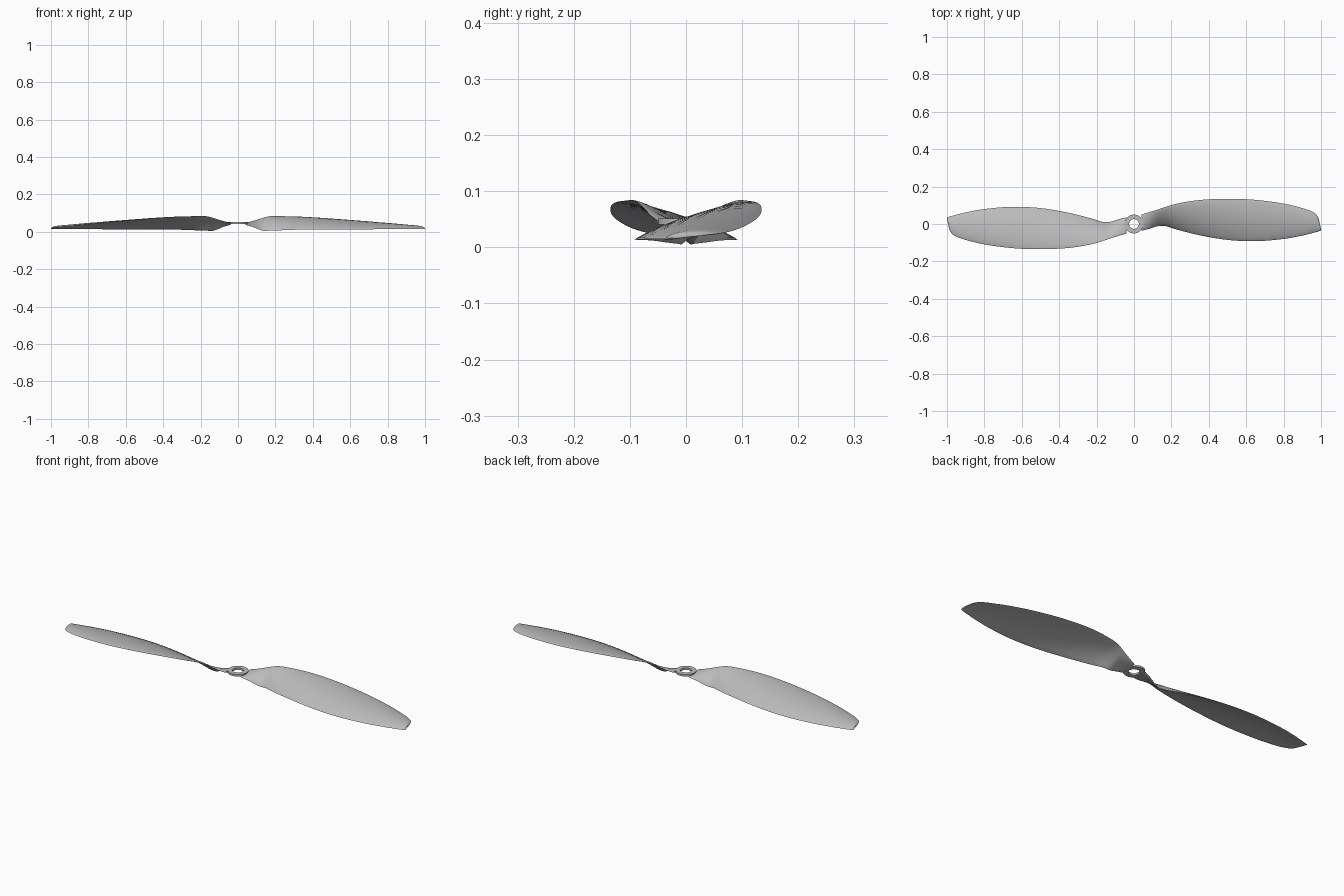
import bpy
import bmesh
from math import pi, cos, sin

cube = bpy.data.objects.get("Cube")
if cube:
    bpy.data.objects.remove(cube)

grey = bpy.data.materials.new("plain grey")
grey.use_nodes = True
colour = (0.5, 0.5, 0.5, 1)
grey.diffuse_color = colour
grey.node_tree.nodes["Principled BSDF"].inputs["Base Color"].default_value = colour

# Blade stations: x, low edge y, low edge z, high edge y, high edge z
STATIONS = [
    (.04, -.036, .039, .05, .047),
    (.08, -.026, .026, .063, .057),
    (.13, -.011, .006, .078, .073),
    (.17, -.012, .006, .092, .083),
    (.23, -.03, .008, .109, .083),
    (.35, -.06, .012, .128, .079),
    (.5, -.085, .013, .135, .068),
    (.65, -.092, .013, .129, .054),
    (.8, -.08, .014, .109, .04),
    (.9, -.062, .015, .085, .03),
    (.96, -.047, .015, .062, .025),
    (.985, -.04, .015, .034, .022),
    (1, -.035, .015, -.028, .017),
]
STEPS = 6       # slices between stations
HALF = 10       # points along each side of a section
THICK = .009
CAMBER = .07    # bulge of the section as a share of its chord


def tangent(i):
    a, b = STATIONS[max(i - 1, 0)], STATIONS[min(i + 1, len(STATIONS) - 1)]
    return [(q - p) / (b[0] - a[0]) for p, q in zip(a, b)]


def slices():
    for i in range(len(STATIONS) - 1):
        a, b = STATIONS[i], STATIONS[i + 1]
        ta, tb = tangent(i), tangent(i + 1)
        w = b[0] - a[0]
        for k in range(STEPS):
            t = k / STEPS
            h = t * t * (3 - 2 * t)
            u, v = t * (1 - t) ** 2 * w, t * t * (t - 1) * w
            row = [p + (q - p) * h + m * u + n * v for p, q, m, n in zip(a, b, ta, tb)]
            row[0] = a[0] + w * t
            yield row
    yield STATIONS[-1]


def section(x, y0, z0, y1, z1):
    """Thin cambered section running from the low edge to the high edge."""
    dy, dz = y1 - y0, z1 - z0
    chord = (dy * dy + dz * dz) ** .5
    ny, nz = -dz / chord, dy / chord
    bulge = CAMBER * min(1, max(0, (x - .04) / .15))
    thick = min(THICK, chord * .3)
    points = []
    for k in range(2 * HALF):
        angle = pi * k / HALF
        s = (1 - cos(angle)) / 2
        off = bulge * chord * 4 * s * (1 - s) + sin(angle) * thick / 2
        points.append((x, y0 + dy * s + ny * off, z0 + dz * s + nz * off))
    return points


def finish(bm, name):
    bmesh.ops.recalc_face_normals(bm, faces=bm.faces)
    mesh = bpy.data.meshes.new(name)
    bm.to_mesh(mesh)
    bm.free()
    mesh.materials.append(grey)
    obj = bpy.data.objects.new(name, mesh)
    bpy.context.collection.objects.link(obj)
    bpy.ops.object.select_all(action='DESELECT')
    obj.select_set(True)
    bpy.context.view_layer.objects.active = obj
    bpy.ops.object.shade_smooth_by_angle(angle=pi / 5)
    return obj


def bridge(bm, a, b):
    n = len(a)
    for i in range(n):
        bm.faces.new((a[i], a[(i + 1) % n], b[(i + 1) % n], b[i]))


# Two lofted blades, half a turn apart
for name, turn in (("left_blade", 1), ("right_blade", -1)):
    bm = bmesh.new()
    loops = [[bm.verts.new((x * turn, y * turn, z)) for x, y, z in section(*row)]
             for row in slices()]
    for a, b in zip(loops, loops[1:]):
        bridge(bm, a, b)
    bm.faces.new(loops[0])
    bm.faces.new(loops[-1])
    finish(bm, name)

# Hub ring with its shaft hole
bm = bmesh.new()
SIDES = 48
rings = []
for r, z in ((.05, .041), (.05, .051), (.026, .051), (.026, .041)):
    rings.append([bm.verts.new((r * cos(2 * pi * i / SIDES), r * sin(2 * pi * i / SIDES), z))
                  for i in range(SIDES)])
for i in range(4):
    bridge(bm, rings[i], rings[(i + 1) % 4])
finish(bm, "hub_ring")
